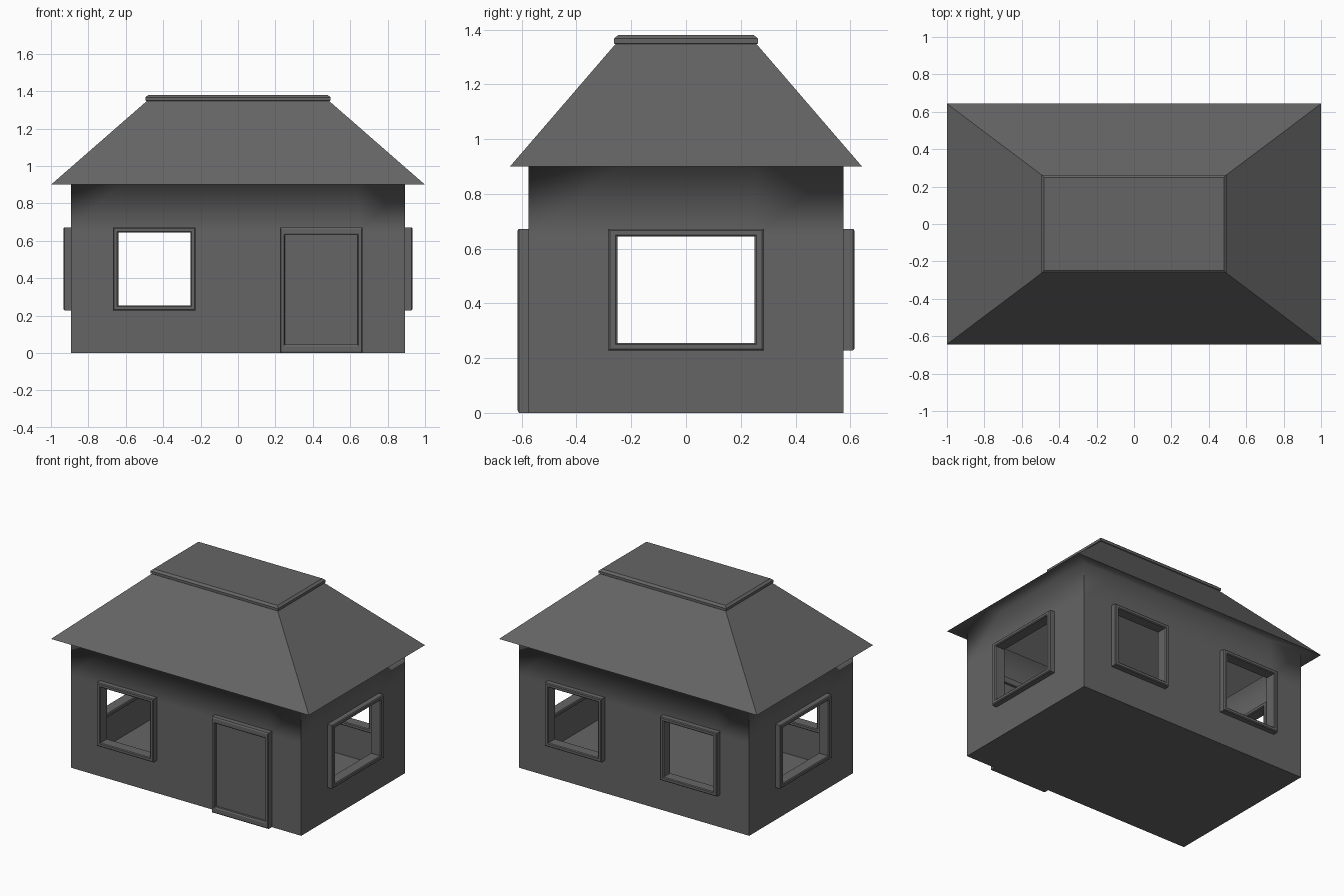
import bpy
import bmesh
from math import radians
from mathutils import Matrix, Vector

cube = bpy.data.objects.get("Cube")
if cube:
    bpy.data.objects.remove(cube, do_unlink=True)

grey = bpy.data.materials.new("dark_grey")
grey.use_nodes = True
grey.diffuse_color = (0.13, 0.13, 0.13, 1)
grey.node_tree.nodes["Principled BSDF"].inputs["Base Color"].default_value = (0.13, 0.13, 0.13, 1)

HALF = Vector((0.893, 0.575))    # wall half sizes
EAVE = Vector((1.0, 0.643))      # roof edge half sizes
TOP = 0.9


def finish(bm, name):
    bmesh.ops.remove_doubles(bm, verts=bm.verts[:], dist=0.0005)
    mesh = bpy.data.meshes.new(name)
    bm.to_mesh(mesh)
    bm.free()
    mesh.materials.append(grey)
    ob = bpy.data.objects.new(name, mesh)
    bpy.context.collection.objects.link(ob)
    return ob


def quad(bm, points):
    return bm.faces.new([bm.verts.new(p) for p in points])


def loft(bm, rings, closed=False):
    loops = [[bm.verts.new(p) for p in ring] for ring in rings]
    pairs = list(zip(loops, loops[1:]))
    if closed:
        pairs.append((loops[-1], loops[0]))
    for a, b in pairs:
        for i in range(4):
            j = (i + 1) % 4
            bm.faces.new((a[i], a[j], b[j], b[i]))
    return loops


def on_side(side, u, z, out=0.0):
    """Point on a wall: u runs along it, out is the distance outwards."""
    depth = HALF[1 - side % 2]
    return Matrix.Rotation(radians(90 * side), 3, "Z") @ Vector((u, -depth - out, z))


# Openings as (u0, u1, z0, z1), sides run front, left, back, right
window_a = (-0.64, -0.255, 0.255, 0.645)
window_b = (0.255, 0.64, 0.255, 0.645)
side_window = (-0.25, 0.25, 0.255, 0.645)
door = (0.25, 0.64, 0.045, 0.63)
openings = [[window_a, door], [side_window], [window_a, window_b], [side_window]]
heights = [0, 0.045, 0.255, 0.63, 0.645, TOP]

# Walls with openings, soffit under the eaves and floor
bm = bmesh.new()
for side, holes in enumerate(openings):
    axis = side % 2
    half = HALF[axis]
    grow = EAVE[axis] / half
    over = EAVE[1 - axis] - HALF[1 - axis]
    us = sorted({-half, half} | {u for h in holes for u in h[:2]})
    for u0, u1 in zip(us, us[1:]):
        for z0, z1 in zip(heights, heights[1:]):
            um, zm = (u0 + u1) / 2, (z0 + z1) / 2
            if any(h[0] < um < h[1] and h[2] < zm < h[3] for h in holes):
                continue
            quad(bm, [on_side(side, u0, z0), on_side(side, u1, z0),
                      on_side(side, u1, z1), on_side(side, u0, z1)])
        quad(bm, [on_side(side, u0, TOP), on_side(side, u1, TOP),
                  on_side(side, u1 * grow, TOP, over), on_side(side, u0 * grow, TOP, over)])
x, y = HALF
quad(bm, [(-x, -y, 0), (-x, y, 0), (x, y, 0), (x, -y, 0)])
bmesh.ops.remove_doubles(bm, verts=bm.verts[:], dist=0.0005)
for f in bm.faces:
    f.smooth = True
# Only the joint of wall and soffit is blended
for e in bm.edges:
    joint = all(abs(v.co.z - TOP) < 0.001 for v in e.verts)
    if not joint and e.calc_face_angle(0) > 0.5:
        e.smooth = False
finish(bm, "walls")


def rect(half, z):
    x, y = half
    return [(-x, -y, z), (x, -y, z), (x, y, z), (-x, y, z)]


# Hipped roof
bm = bmesh.new()
loft(bm, [rect(EAVE, TOP), rect((0.488, 0.258), 1.347)])
finish(bm, "roof")

# Flat cap with chamfered rim
bm = bmesh.new()
loops = loft(bm, [rect((0.488, 0.258), 1.347), rect((0.495, 0.263), 1.35),
                  rect((0.495, 0.263), 1.367), rect((0.48, 0.248), 1.38)])
bm.faces.new(loops[-1])
finish(bm, "roof_cap")


def frame(name, side, inner, outer):
    """Chamfered frame that straddles the wall."""
    profile = [(0, -0.035), (0, 0.035), (0.2, 0.04), (0.8, 0.04),
               (1, 0.035), (1, -0.035), (0.8, -0.04), (0.2, -0.04)]
    rings = []
    for t, out in profile:
        u0, u1, z0, z1 = [o + (i - o) * t for i, o in zip(inner, outer)]
        rings.append([on_side(side, u, z, out)
                      for u, z in ((u0, z0), (u1, z0), (u1, z1), (u0, z1))])
    bm = bmesh.new()
    loft(bm, rings, closed=True)
    bmesh.ops.recalc_face_normals(bm, faces=bm.faces[:])
    finish(bm, name)


# Window and door frames
names = ["front", "left", "back", "right"]
for side, holes in enumerate(openings):
    for n, h in enumerate(holes):
        if h is door:
            frame("door_frame", side, h, (0.225, 0.665, 0, 0.672))
        else:
            m = 0.035 if side % 2 else 0.028
            frame(f"{names[side]}_window_frame_{n + 1}", side, h,
                  (h[0] - m, h[1] + m, 0.228, 0.672))

# Door panel set into its frame
bm = bmesh.new()
u0, u1, z0, z1 = door
corners = ((u0, z0), (u1, z0), (u1, z1), (u0, z1))
loops = loft(bm, [[on_side(0, u, z, out) for u, z in corners] for out in (-0.02, 0.02)])
bm.faces.new(loops[0][::-1])
bm.faces.new(loops[1])
bmesh.ops.recalc_face_normals(bm, faces=bm.faces[:])
finish(bm, "door_panel")
